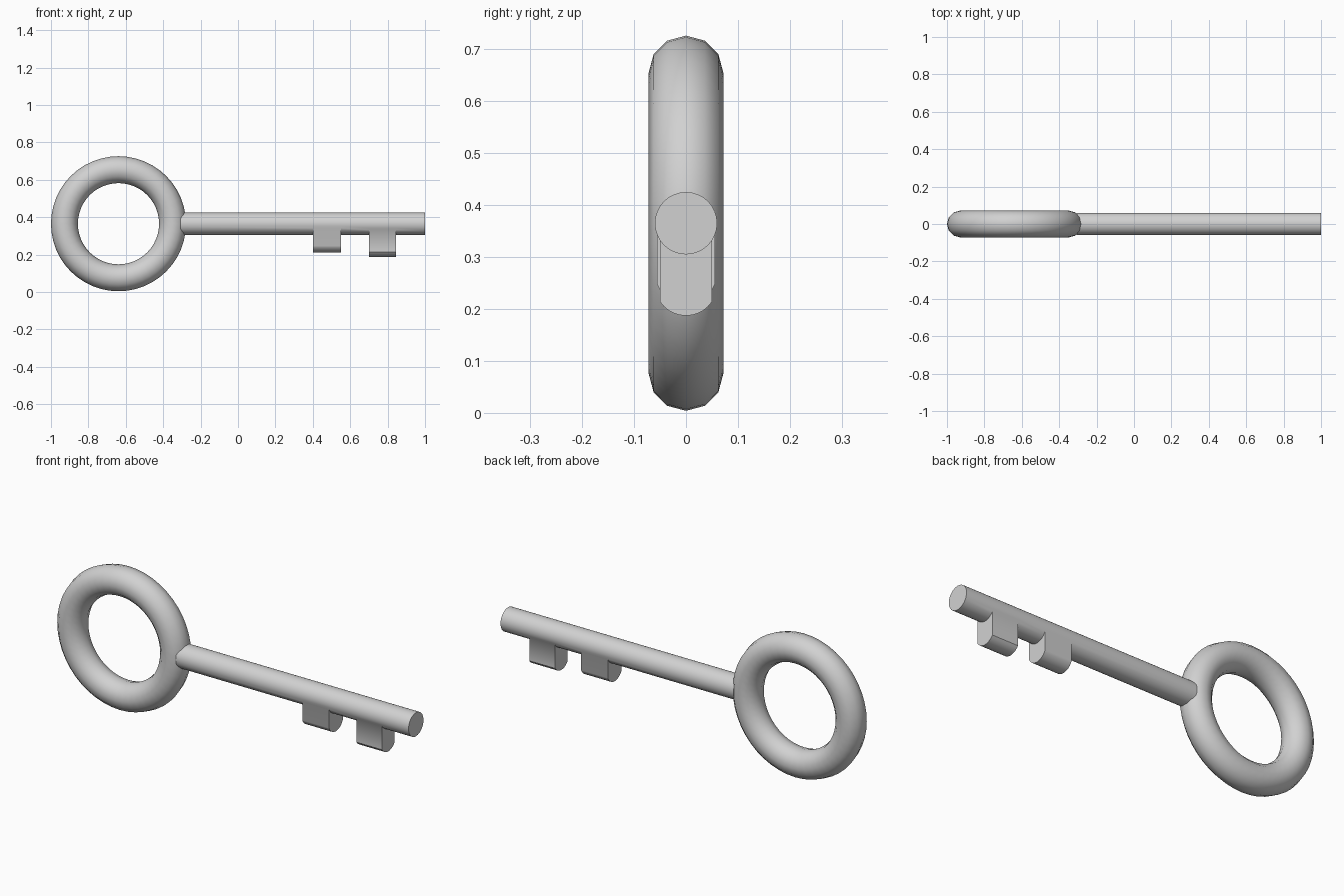
import bpy, bmesh, math
from mathutils import Vector

cube = bpy.data.objects.get("Cube")
if cube:
    bpy.data.objects.remove(cube, do_unlink=True)

AXIS_Z = 0.365
SIDES = 32
SHAFT_R = 0.06

metal = bpy.data.materials.new("plain grey metal")
metal.use_nodes = True
metal.diffuse_color = (0.64, 0.64, 0.64, 1)
metal.node_tree.nodes["Principled BSDF"].inputs["Base Color"].default_value = metal.diffuse_color


def finish(obj):
    obj.data.materials.append(metal)
    bpy.ops.object.select_all(action='DESELECT')
    obj.select_set(True)
    bpy.context.view_layer.objects.active = obj
    bpy.ops.object.shade_smooth_by_angle(angle=math.radians(35))


# Ring handle, standing upright
bpy.ops.mesh.primitive_torus_add(
    major_radius=0.289, minor_radius=0.072, major_segments=48, minor_segments=12,
    location=(-0.639, 0, AXIS_Z), rotation=(math.pi / 2, 0, 0))
ring = bpy.context.object
ring.name = "ring_handle"
finish(ring)

# Teeth: start, end, drop below the shaft, facets either side of the bottom
teeth = [(0.4, 0.55, 0.095, 6), (0.7, 0.845, 0.118, 5)]

# Shaft: a tube with an edge loop at each tooth side
stations = [-0.308] + [x for t in teeth for x in t[:2]] + [1.0]
bm = bmesh.new()
loops = []
for x in stations:
    angles = [2 * math.pi * i / SIDES for i in range(SIDES)]
    loops.append([bm.verts.new((x, SHAFT_R * math.sin(a), AXIS_Z - SHAFT_R * math.cos(a)))
                  for a in angles])
bands = []
for a, b in zip(loops, loops[1:]):
    bands.append([bm.faces.new((a[i], b[i], b[(i + 1) % SIDES], a[(i + 1) % SIDES]))
                  for i in range(SIDES)])
bm.faces.new(loops[0])
bm.faces.new(loops[-1])

# Teeth are pulled straight down from the underside of the shaft
for k, (start, end, drop, half) in enumerate(teeth):
    under = [bands[2 * k + 1][i] for i in range(-half, half)]
    new = bmesh.ops.extrude_face_region(bm, geom=under)["geom"]
    moved = [v for v in new if isinstance(v, bmesh.types.BMVert)]
    bmesh.ops.translate(bm, verts=moved, vec=Vector((0, 0, -drop)))
    leftover = [f for f in under if f.is_valid]
    if leftover:
        bmesh.ops.delete(bm, geom=leftover, context='FACES')

bmesh.ops.recalc_face_normals(bm, faces=bm.faces[:])
mesh = bpy.data.meshes.new("shaft_with_teeth")
bm.to_mesh(mesh)
bm.free()
shaft = bpy.data.objects.new("shaft_with_teeth", mesh)
bpy.context.collection.objects.link(shaft)
finish(shaft)
